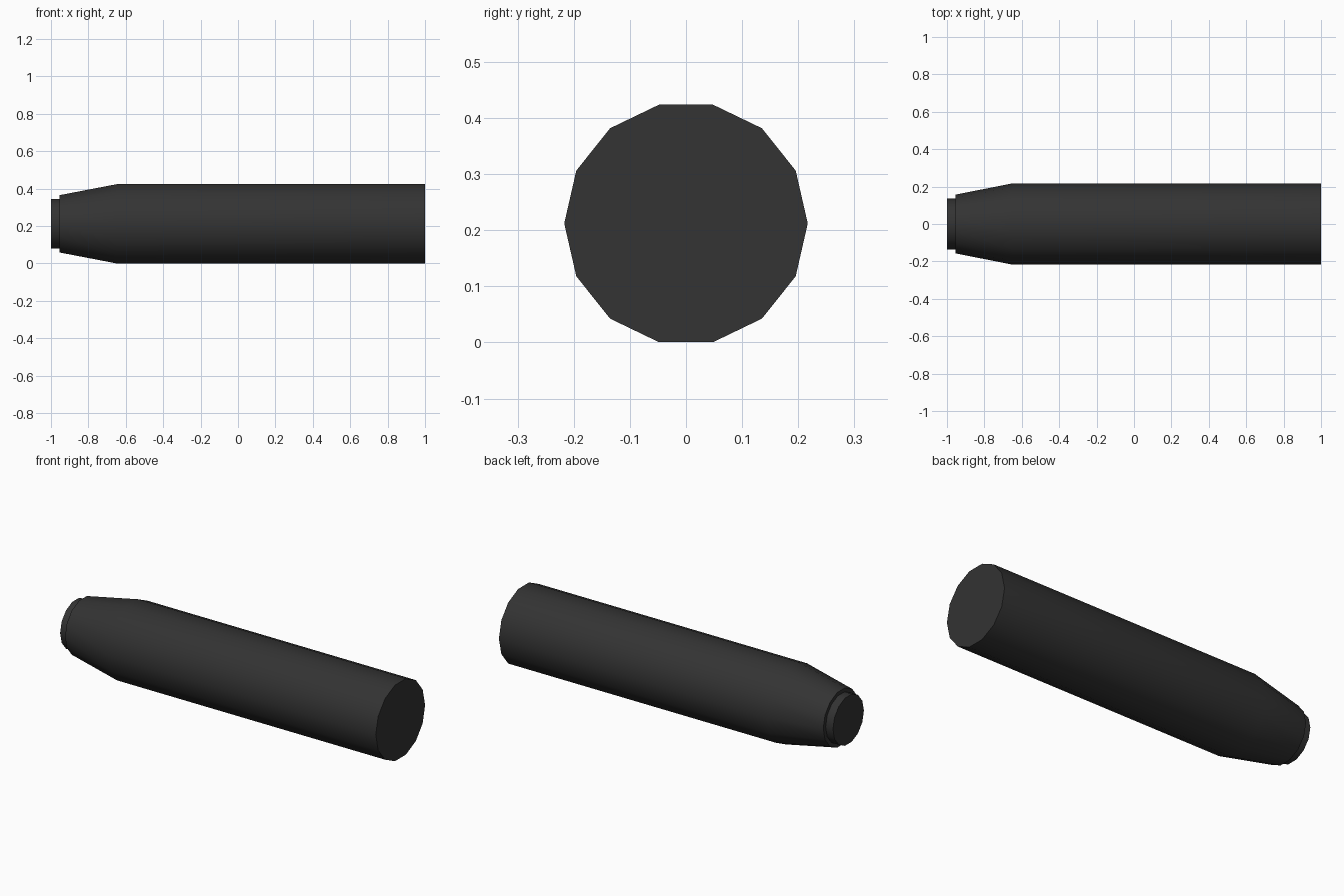
import bpy, bmesh, math

if "Cube" in bpy.data.objects:
    bpy.data.objects.remove(bpy.data.objects["Cube"])

SIDES = 14
CENTRE_Z = 0.212

mat = bpy.data.materials.new("charcoal black")
mat.diffuse_color = (0.033, 0.033, 0.033, 1)
mat.use_nodes = True
mat.node_tree.nodes["Principled BSDF"].inputs["Base Color"].default_value = mat.diffuse_color

# Lathe profile along x: (x, radius), narrow stepped nose to wide flat tail
profile = [(-1.0, 0.136), (-0.955, 0.136), (-0.955, 0.157), (-0.65, 0.217), (1.0, 0.217)]


def lathe_x(name, pts):
    bm = bmesh.new()
    rings = []
    for x, r in pts:
        rings.append([bm.verts.new((x, r * math.cos(2 * math.pi * i / SIDES),
                                    CENTRE_Z + r * math.sin(2 * math.pi * i / SIDES)))
                      for i in range(SIDES)])
    for a, b in zip(rings, rings[1:]):
        for i in range(SIDES):
            j = (i + 1) % SIDES
            bm.faces.new((a[i], a[j], b[j], b[i]))
    # Flat end caps
    bm.faces.new(rings[0])
    bm.faces.new(rings[-1])
    bmesh.ops.recalc_face_normals(bm, faces=bm.faces)
    mesh = bpy.data.meshes.new(name)
    bm.to_mesh(mesh)
    bm.free()
    mesh.materials.append(mat)
    obj = bpy.data.objects.new(name, mesh)
    bpy.context.collection.objects.link(obj)
    return obj


body = lathe_x("tapered_cylinder_body", profile)
bpy.context.view_layer.objects.active = body
body.select_set(True)
bpy.ops.object.shade_smooth_by_angle(angle=math.radians(35))
